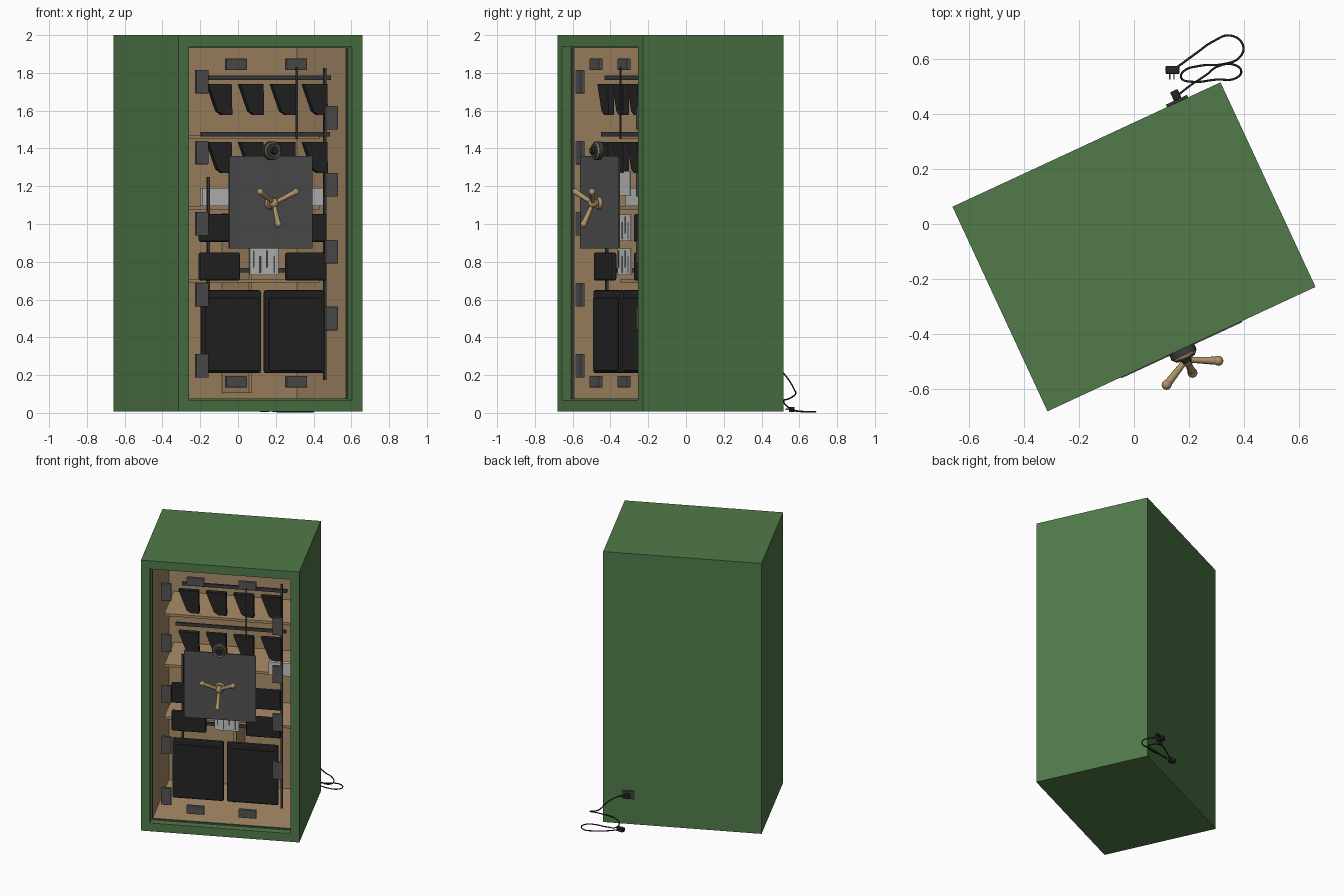
import bpy, bmesh, math
from mathutils import Vector, Matrix

cube = bpy.data.objects.get("Cube")
if cube:
    bpy.data.objects.remove(cube, do_unlink=True)

# The whole cabinet is turned on the floor; parts are modelled square to it
TURN = Matrix.Translation((0, -0.083, 0)) @ Matrix.Rotation(math.radians(24.9), 4, 'Z')


def material(name, *rgb):
    m = bpy.data.materials.new(name)
    m.use_nodes = True
    m.diffuse_color = (*rgb, 1)
    m.node_tree.nodes["Principled BSDF"].inputs["Base Color"].default_value = (*rgb, 1)
    return m


green = material("green paint", 0.083, 0.195, 0.066)
tan = material("tan lining", 0.40, 0.265, 0.14)
grey = material("grey steel", 0.085, 0.085, 0.088)
dark = material("dark trim", 0.045, 0.045, 0.047)
black = material("black fabric", 0.018, 0.018, 0.019)
white = material("pale paper", 0.55, 0.55, 0.55)
brass = material("brass", 0.42, 0.29, 0.14)


def finish(name, bm, mats, smooth=False, turned=True):
    bmesh.ops.recalc_face_normals(bm, faces=bm.faces)
    mesh = bpy.data.meshes.new(name)
    bm.to_mesh(mesh)
    bm.free()
    for m in mats:
        mesh.materials.append(m)
    if smooth:
        for p in mesh.polygons:
            p.use_smooth = len(p.vertices) < 5
    ob = bpy.data.objects.new(name, mesh)
    bpy.context.collection.objects.link(ob)
    if turned:
        ob.matrix_world = TURN
    return ob


def box(name, center, size, mat, bevel=0, turned=True):
    bm = bmesh.new()
    bmesh.ops.create_cube(bm, size=1, matrix=Matrix.Translation(center) @ Matrix.Diagonal((*size, 1)))
    if bevel:
        bmesh.ops.bevel(bm, geom=bm.edges[:], offset=bevel, segments=2, affect='EDGES', profile=0.5)
    return finish(name, bm, [mat], turned=turned)


def rod(name, a, b, r1, r2, mat, sides=16):
    a, b = Vector(a), Vector(b)
    d = b - a
    bm = bmesh.new()
    bmesh.ops.create_cone(bm, cap_ends=True, segments=sides, radius1=r1, radius2=r2, depth=d.length,
                          matrix=Matrix.Translation((a + b) / 2) @ d.to_track_quat('Z', 'Y').to_matrix().to_4x4())
    return finish(name, bm, [mat], smooth=True)


def ball(name, center, r, mat):
    bm = bmesh.new()
    bmesh.ops.create_uvsphere(bm, u_segments=16, v_segments=10, radius=r, matrix=Matrix.Translation(center))
    return finish(name, bm, [mat], smooth=True)


# Cabinet shell: one block, the front face stepped inward to form lip, seal and lined cavity
bm = bmesh.new()
bmesh.ops.create_cube(bm, size=1, matrix=Matrix.Translation((0, 0, 1.004)) @ Matrix.Diagonal((1.074, 0.82, 1.992, 1)))
face = min(bm.faces, key=lambda f: f.calc_center_median().y)


def step_in(face, depth, mat):
    face.material_index = mat
    new = bmesh.ops.extrude_discrete_faces(bm, faces=[face])["faces"][0]
    bmesh.ops.translate(bm, verts=new.verts[:], vec=(0, depth, 0))
    for e in new.edges:
        for v in e.verts:
            for f in v.link_faces:
                if f is not new:
                    f.material_index = mat
    return new


bmesh.ops.inset_region(bm, faces=[face], thickness=0.086)
face = step_in(face, 0.05, 0)
bmesh.ops.inset_region(bm, faces=[face], thickness=0.012)
face = step_in(face, 0.018, 1)
face = step_in(face, 0.61, 2)
face.material_index = 2
for f in bm.faces:
    c = f.calc_center_median()
    if abs(c.x) < 0.46 and 0.09 < c.z < 1.93 and abs(c.y) < 0.4:
        f.material_index = 0 if c.y < -0.365 else 1 if c.y < -0.335 else 2
finish("cabinet_shell", bm, [green, dark, tan])

# Interior shelves and divider
for i, z in enumerate((1.46, 1.085, 0.70)):
    box(f"shelf_{i}", (0, 0.09, z), (0.87, 0.36, 0.018), tan)
box("center_divider", (0.04, 0.1, 0.58), (0.018, 0.34, 0.95), tan)

# Locking bolts around the missing door
for i in range(5):
    box(f"right_bolt_{i}", (-0.375, -0.352, 0.25 + 0.376 * i), (0.07, 0.022, 0.125), grey, 0.003)
for i in range(4):
    box(f"left_bolt_{i}", (0.38, -0.352, 0.5 + 0.354 * i), (0.07, 0.022, 0.125), grey, 0.003)
for side, x in (("right", -0.176), ("left", 0.176)):
    for end, z in (("lower", 0.165), ("upper", 1.845)):
        box(f"{end}_{side}_bolt", (x, -0.352, z), (0.12, 0.022, 0.06), grey, 0.003)
box("bolt_bar", (0.17, -0.37, 1.64), (0.012, 0.006, 0.38), dark)

# Organizer rails behind the door
box("upper_rail", (0.07, -0.245, 1.775), (0.71, 0.014, 0.024), dark)
box("middle_rail", (0.045, -0.245, 1.475), (0.75, 0.014, 0.022), dark)
box("left_rail", (0.39, -0.25, 1.0), (0.014, 0.014, 1.65), dark)
box("right_rail", (-0.285, -0.24, 0.9), (0.014, 0.014, 0.7), dark)
box("lower_rail", (0.045, -0.245, 0.755), (0.7, 0.014, 0.022), dark)

# Tapered holsters in two rows of four
for row, top in enumerate((1.742, 1.435)):
    for col in range(4):
        x = -0.235 + 0.186 * col
        bm = bmesh.new()
        outline = ((-0.07, 0), (0.066, 0), (0.07, -0.165), (0.015, -0.165), (-0.015, -0.145))
        f = bm.faces.new([bm.verts.new((x + u, -0.285, top + w)) for u, w in outline])
        back = bmesh.ops.extrude_face_region(bm, geom=[f])["geom"]
        bmesh.ops.translate(bm, verts=[v for v in back if isinstance(v, bmesh.types.BMVert)], vec=(0, 0.034, 0))
        finish(f"holster_{row}_{col}", bm, [black])

# Fabric pouches with flaps
for side, x in (("right", -0.235), ("left", 0.27)):
    for level, z in (("lower", 0.775), ("upper", 0.98)):
        box(f"{level}_{side}_pouch", (x, -0.272, z), (0.236, 0.03, 0.148), black, 0.01)
for side, x in (("right", -0.172), ("left", 0.198)):
    box(f"large_{side}_pouch", (x, -0.278, 0.43), (0.35, 0.03, 0.44), black, 0.012)
    box(f"large_{side}_pocket", (x, -0.295, 0.415), (0.31, 0.012, 0.385), black, 0.005)

# Document sleeves with dark creases, and pale cartons on the shelf
for i, z in enumerate((0.8, 0.98)):
    box(f"document_sleeve_{i}", (0.023, -0.278, z), (0.165, 0.008, 0.14), white)
    for j in range(4):
        box(f"sleeve_crease_{i}_{j}", (-0.04 + 0.04 * j, -0.283, z + 0.015 * (-1) ** j),
            (0.008, 0.003, 0.09), grey)
box("upper_document_sleeve", (0.023, -0.278, 1.215), (0.15, 0.008, 0.13), white)
for side, x in (("right", -0.19), ("left", 0.36)):
    box(f"{side}_carton", (x, -0.12, 1.142), (0.16, 0.03, 0.095), white)

# Lock plate
box("lock_plate", (0, -0.41, 1.115), (0.485, 0.008, 0.49), grey)

# Combination dial
rod("dial_base", (0, -0.41, 1.388), (0, -0.435, 1.388), 0.05, 0.05, dark, 32)
rod("dial_ring", (0, -0.435, 1.388), (0, -0.443, 1.388), 0.046, 0.043, brass, 32)
rod("dial_face", (0, -0.443, 1.388), (0, -0.449, 1.388), 0.038, 0.036, dark, 32)
rod("dial_knob", (0, -0.449, 1.388), (0, -0.465, 1.388), 0.02, 0.016, black, 24)

# Three spoke handle
hub = Vector((0, -0.452, 1.11))
rod("handle_base", (0, -0.41, 1.11), (0, -0.43, 1.11), 0.036, 0.028, brass, 24)
rod("handle_shaft", (0, -0.43, 1.11), hub, 0.02, 0.02, brass)
ball("handle_hub", hub, 0.026, brass)
for i in range(3):
    a = math.radians(30 + 120 * i)
    tip = Vector((0.12 * math.cos(a), -0.505, 1.11 + 0.12 * math.sin(a)))
    if i == 2:
        tip = Vector((0, -0.505, 1.0))
    rod(f"handle_spoke_{i}", hub, tip, 0.01, 0.015, brass)
    ball(f"handle_tip_{i}", tip, 0.018, brass)

# Power cord lying on the floor behind the cabinet
path = [(.15, .565, .014), (.225, .62, .006), (.29, .665, .006), (.35, .685, .006), (.396, .65, .006),
        (.385, .607, .008), (.33, .582, .01), (.24, .575, .014), (.18, .555, .02), (.172, .53, .04),
        (.21, .517, .06), (.3, .525, .07), (.37, .53, .07), (.39, .555, .08), (.36, .58, .1),
        (.31, .575, .12), (.26, .54, .18), (.2, .5, .22), (.15, .46, .225)]
curve = bpy.data.curves.new("power_cord", 'CURVE')
curve.dimensions = '3D'
curve.bevel_depth = 0.004
curve.bevel_resolution = 2
curve.resolution_u = 6
spline = curve.splines.new('BEZIER')
spline.bezier_points.add(len(path) - 1)
for p, co in zip(spline.bezier_points, path):
    p.co = co
    p.handle_left_type = p.handle_right_type = 'AUTO'
curve.materials.append(black)
bpy.context.collection.objects.link(bpy.data.objects.new("power_cord", curve))

# Floor plug, wall outlet and its plug
box("floor_plug", (0.14, 0.56, 0.018), (0.05, 0.03, 0.028), black, 0.004, turned=False)
for i in (0, 1):
    box(f"plug_prong_{i}", (0.13 + 0.016 * i, 0.54, 0.018), (0.004, 0.028, 0.008), grey, turned=False)
box("outlet_plate", (0.365, 0.415, 0.225), (0.085, 0.01, 0.06), dark, 0.002)
box("wall_plug", (0.37, 0.436, 0.225), (0.03, 0.036, 0.03), black, 0.004)
